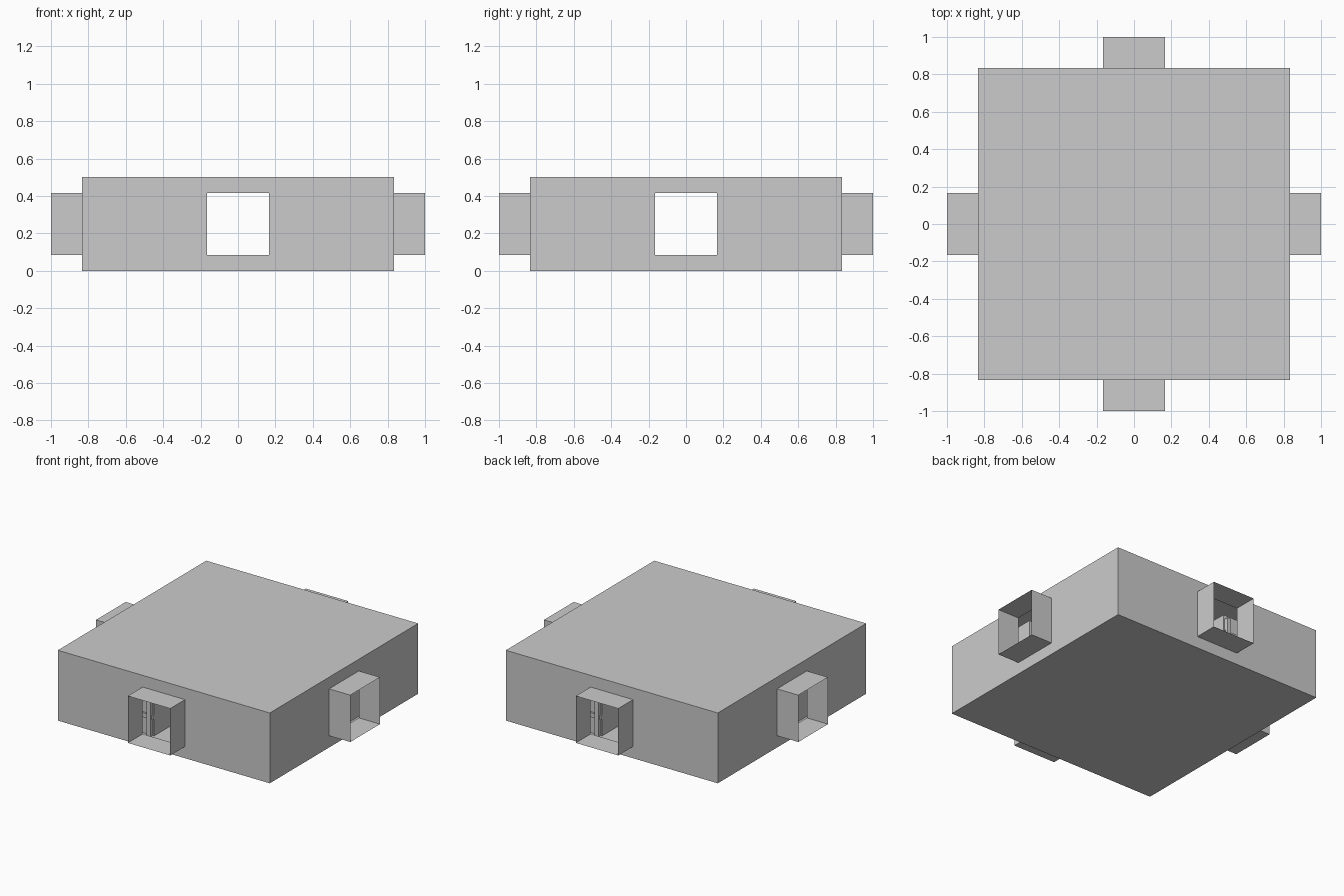
import bpy, bmesh
from math import pi
from mathutils import Matrix, Vector

if "Cube" in bpy.data.objects:
    bpy.data.objects.remove(bpy.data.objects["Cube"])

HALF, TOP = 0.8333, 0.5          # room shell
DOOR, Z0, Z1 = 0.1667, 0.0833, 0.4167   # doorway half width and height span


def finish(name, bm):
    bmesh.ops.remove_doubles(bm, verts=bm.verts, dist=1e-5)
    mesh = bpy.data.meshes.new(name)
    bm.to_mesh(mesh)
    bm.free()
    obj = bpy.data.objects.new(name, mesh)
    bpy.context.collection.objects.link(obj)
    return obj


def quad(bm, pts, rot=None):
    rot = rot or Matrix.Identity(4)
    bm.faces.new([bm.verts.new(rot @ Vector(p)) for p in pts])


def box(bm, lo, hi):
    lo, hi = Vector(lo), Vector(hi)
    size = hi - lo
    m = Matrix.Translation((lo + hi) / 2) @ Matrix.Diagonal((*size, 1))
    bmesh.ops.create_cube(bm, size=1, matrix=m)


# Hollow room: roof, floor and four walls framed around open doorways
bm = bmesh.new()
H = HALF
quad(bm, [(-H, -H, TOP), (H, -H, TOP), (H, H, TOP), (-H, H, TOP)])
quad(bm, [(-H, H, 0), (H, H, 0), (H, -H, 0), (-H, -H, 0)])
outer = [(-H, 0), (H, 0), (H, TOP), (-H, TOP)]
inner = [(-DOOR, Z0), (DOOR, Z0), (DOOR, Z1), (-DOOR, Z1)]
for k in range(4):
    rot = Matrix.Rotation(k * pi / 2, 4, 'Z')
    for i in range(4):
        j = (i + 1) % 4
        ring = [outer[i], outer[j], inner[j], inner[i]]
        quad(bm, [(x, -H, z) for x, z in ring], rot)
finish("room_shell", bm)

# Thin open-ended door tunnels on each side
for k, side in enumerate(("front", "right", "back", "left")):
    bm = bmesh.new()
    rot = Matrix.Rotation(k * pi / 2, 4, 'Z')
    for i in range(4):
        (xa, za), (xb, zb) = inner[i], inner[(i + 1) % 4]
        quad(bm, [(xa, -1, za), (xa, -H, za), (xb, -H, zb), (xb, -1, zb)], rot)
    finish(side + "_door_tunnel", bm)

# Interior corner cabinets, with upright ribs facing the front and back doors
for sx in (-1, 1):
    for sy in (-1, 1):
        bm = bmesh.new()
        box(bm, (0.19, 0.19, 0.001), (0.72, 0.67, 0.45))
        for i in range(4):
            x = 0.20 + i * 0.13
            box(bm, (x, 0.67, 0.001), (x + 0.03, 0.70, 0.42))
        for z in (0.12, 0.3):
            box(bm, (0.19, 0.67, z), (0.72, 0.685, z + 0.03))
        bmesh.ops.scale(bm, vec=(sx, sy, 1), verts=bm.verts)
        if sx * sy < 0:
            bmesh.ops.reverse_faces(bm, faces=bm.faces)
        finish("corner_cabinet", bm)
